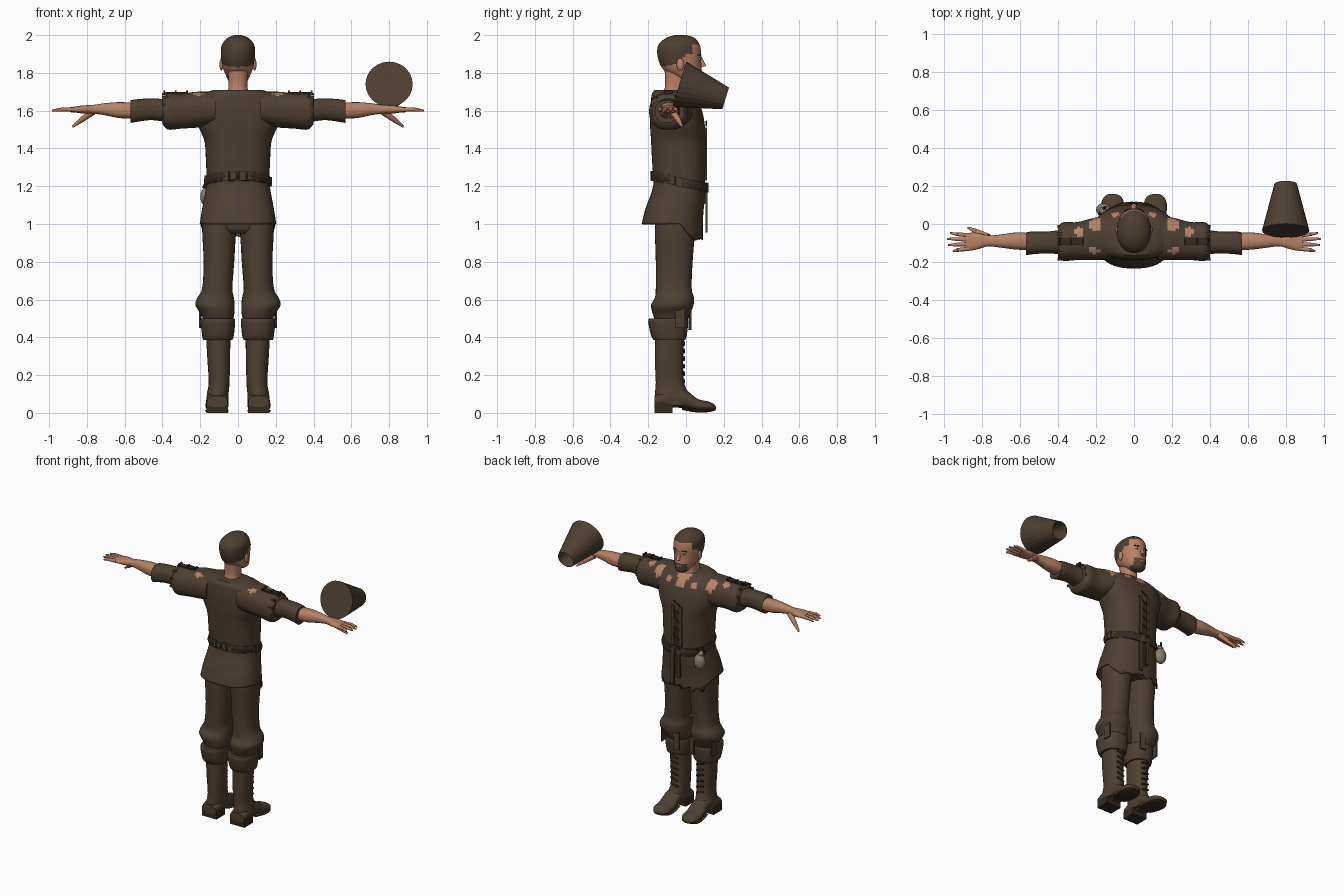
import bpy, bmesh, math, random
from mathutils import Vector, Matrix

random.seed(4)
if "Cube" in bpy.data.objects:
    bpy.data.objects.remove(bpy.data.objects["Cube"])


def material(name, *rgb):
    m = bpy.data.materials.new(name)
    m.use_nodes = True
    m.diffuse_color = (*rgb, 1)
    m.node_tree.nodes["Principled BSDF"].inputs["Base Color"].default_value = (*rgb, 1)
    return m


BROWN = material("brown_cloth", .075, .05, .031)
DARK = material("dark_brown", .035, .023, .015)
SKIN = material("skin", .47, .22, .13)
GREY = material("pouch_grey", .24, .21, .16)
WHITE = material("eye_white", .6, .55, .48)


def finish(name, bm, mats, mirror=False, rule=None, smooth=True):
    """Turn a bmesh into a shaded, coloured object."""
    bmesh.ops.recalc_face_normals(bm, faces=bm.faces)
    if rule:
        for f in bm.faces:
            f.material_index = rule(f.calc_center_median())
    mesh = bpy.data.meshes.new(name)
    bm.to_mesh(mesh)
    bm.free()
    obj = bpy.data.objects.new(name, mesh)
    bpy.context.collection.objects.link(obj)
    for m in mats:
        mesh.materials.append(m)
    if smooth:
        bpy.ops.object.select_all(action='DESELECT')
        obj.select_set(True)
        bpy.context.view_layer.objects.active = obj
        bpy.ops.object.shade_smooth_by_angle(angle=math.radians(45))
    if mirror:
        obj.modifiers.new("mirror", 'MIRROR')
    return obj


def resample(rings, steps):
    """Smooth interpolation through the given cross-sections."""
    out = []
    for i in range(len(rings) - 1):
        p0, p1 = rings[max(i - 1, 0)], rings[i]
        p2, p3 = rings[i + 1], rings[min(i + 2, len(rings) - 1)]
        for s in range(steps):
            t = s / steps
            out.append([b + t * ((c - a) + t * ((2*a - 5*b + 4*c - d) + t * (3*b - a - 3*c + d))) / 2
                        for a, b, c, d in zip(p0, p1, p2, p3)])
    return out + [list(rings[-1])]


def loft(name, axis, rings, mats, mirror=False, rule=None, steps=4, sides=32, power=2.4,
         cap=True, deform=None):
    """Rings are (position, a low, a high, b low, b high) across the axis."""
    bm = bmesh.new()
    loops = []
    for t, a0, a1, b0, b1 in resample(rings, steps):
        loop = []
        for k in range(sides):
            ang = math.tau * k / sides
            u, v = [math.copysign(abs(w) ** (2 / power), w) for w in (math.cos(ang), math.sin(ang))]
            a, b = (a0 + a1) / 2 + u * (a1 - a0) / 2, (b0 + b1) / 2 + v * (b1 - b0) / 2
            co = Vector({'x': (t, a, b), 'y': (a, t, b), 'z': (a, b, t)}[axis])
            loop.append(bm.verts.new(deform(co) if deform else co))
        loops.append(loop)
    for lo, hi in zip(loops, loops[1:]):
        for k in range(sides):
            n = (k + 1) % sides
            bm.faces.new((lo[k], lo[n], hi[n], hi[k]))
    if cap:
        bm.faces.new(loops[0])
        bm.faces.new(loops[-1])
    return finish(name, bm, mats, mirror, rule)


def add_rod(bm, p, q, r1, r2, sides=10, caps=True):
    p, q = Vector(p), Vector(q)
    m = Matrix.Translation((p + q) / 2) @ (q - p).to_track_quat('Z', 'Y').to_matrix().to_4x4()
    return bmesh.ops.create_cone(bm, cap_ends=caps, segments=sides, radius1=r1, radius2=r2,
                                 depth=(q - p).length, matrix=m)


def rods(name, parts, mat, mirror=False):
    bm = bmesh.new()
    for part in parts:
        add_rod(bm, *part)
    return finish(name, bm, [mat], mirror)


def boxes(name, parts, mat, mirror=False):
    """Parts are (centre, size, turn about z)."""
    bm = bmesh.new()
    for c, s, turn in parts:
        bmesh.ops.create_cube(bm, size=1, matrix=Matrix.Translation(c) @ Matrix.Rotation(turn, 4, 'Z')
                              @ Matrix.Diagonal((*s, 1)))
    return finish(name, bm, [mat], mirror, smooth=False)


def balls(name, parts, mat, mirror=False):
    bm = bmesh.new()
    for c, s in parts:
        bmesh.ops.create_uvsphere(bm, u_segments=16, v_segments=10, radius=1,
                                  matrix=Matrix.Translation(c) @ Matrix.Diagonal((*s, 1)))
    return finish(name, bm, [mat], mirror)


# Tunic with torn shoulders, open neck and a dark front opening
TEARS = [(.2, 0, .035), (.21, -.14, .025), (.29, -.04, .022), (.1, .05, .015)]


def cloth_rule(c):
    if c.z > 1.62 and any(math.hypot(abs(c.x) - x, c.y - y) < r for x, y, r in TEARS):
        return 1
    if c.y > -.02 and c.z > 1.62 and abs(c.x) < (c.z - 1.6) * .5:
        return 1
    return 2 if c.y > 0 and abs(c.x) < .014 else 0


CLOTH = [BROWN, SKIN, DARK]
loft("tunic_body", 'z', [(1.2, -.165, .165, -.17, .1), (1.34, -.17, .17, -.18, .105),
                         (1.44, -.178, .178, -.185, .105), (1.52, -.21, .21, -.19, .1),
                         (1.6, -.225, .225, -.19, .085), (1.66, -.22, .22, -.185, .06),
                         (1.69, -.18, .18, -.18, .03), (1.71, -.13, .13, -.165, 0)],
     CLOTH, rule=cloth_rule, steps=6, sides=64)
loft("sleeves", 'x', [(.12, -.19, .05, 1.52, 1.7), (.22, -.19, .03, 1.51, 1.7),
                      (.3, -.19, .01, 1.505, 1.69), (.37, -.195, .01, 1.5, 1.69),
                      (.4, -.18, -.01, 1.53, 1.665)],
     CLOTH, mirror=True, rule=cloth_rule, steps=5, sides=40)
loft("sleeve_cuffs", 'x', [(.38, -.16, -.03, 1.54, 1.66), (.46, -.155, -.04, 1.55, 1.665),
                           (.54, -.16, -.04, 1.54, 1.66), (.57, -.165, -.045, 1.535, 1.655)],
     [BROWN], mirror=True)

# Skirt of the tunic, longer and ragged in front
def ragged(co):
    down = (1.22 - co.z) / .22
    if co.y > -.03:
        co.z -= down * min(1, (co.y + .03) / .07) * random.uniform(.05, .09)
    return co


skirt = loft("tunic_skirt", 'z', [(1.22, -.165, .165, -.17, .1), (1.16, -.175, .175, -.185, .1),
                                  (1.08, -.19, .19, -.215, .09), (1, -.203, .203, -.235, .09)],
             CLOTH, rule=cloth_rule, sides=64, cap=False, deform=ragged)
skirt.modifiers.new("thickness", 'SOLIDIFY').thickness = .008

# Belt with links, hanging straps and pouch
def slope(co):
    co.z -= (co.y + .04) * .22
    return co


loft("belt", 'z', [(1.2, -.17, .17, -.178, .112), (1.225, -.177, .177, -.184, .117),
                   (1.25, -.17, .17, -.178, .112)], [DARK], sides=48, deform=slope)
links = []
for k in range(26):
    a = math.tau * k / 26
    c = slope(Vector((.172 * math.cos(a), -.035 + .146 * math.sin(a), 1.225)))
    links.append((c, (.014, .03, .034 if k % 2 else .05), a))
boxes("belt_links", links, BROWN)
boxes("hanging_straps", [((.03, .108, 1.08), (.025, .01, .25), 0),
                         ((-.02, .108, 1.11), (.02, .012, .2), 0)], BROWN)
balls("belt_pouch", [((-.16, .075, 1.145), (.04, .035, .055)),
                     ((-.165, .07, 1.2), (.02, .02, .022))], GREY)
rods("pouch_cord", [((-.17, .07, 1.19), (-.15, .09, 1.24), .006, .006),
                    ((-.185, .05, 1.19), (-.165, .05, 1.24), .005, .005)], DARK)

# Shoulder straps with buckles and stitches
boxes("shoulder_straps", [((.33, -.093, 1.693), (.13, .032, .012), 0)]
      + [((.27 + .06 * k, -.093, 1.7), (.008, .042, .014), 0) for k in range(3)], DARK, mirror=True)
boxes("sleeve_stitches", [((.385, -.1 + .09 * math.cos(a), 1.6 + .088 * math.sin(a)),
                           (.035, .012, .012), 0) for a in [k * .6 - .2 for k in range(7)]],
      BROWN, mirror=True)
rods("front_lacing", [((-.025, .108, z), (.025, .108, z + .025), .004, .004)
                      for z in (1.28, 1.34, 1.4, 1.46, 1.52)], DARK)
boxes("lapels", [((.03, .104, 1.37), (.022, .012, .28), 0)], BROWN, mirror=True)

# Arms and hands
loft("forearms", 'x', [(.5, -.14, -.05, 1.56, 1.64), (.62, -.135, -.045, 1.56, 1.645),
                       (.7, -.125, -.055, 1.575, 1.64), (.77, -.118, -.06, 1.585, 1.63),
                       (.82, -.132, -.048, 1.585, 1.628), (.86, -.14, -.046, 1.59, 1.622),
                       (.89, -.138, -.05, 1.592, 1.618)], [SKIN], mirror=True)
fingers = []
for y, spread, tip in ((-.13, -.014, .955), (-.106, -.005, .98), (-.082, .004, .985), (-.06, .012, .97)):
    knuckle = (.93, y + spread * .5, 1.607)
    fingers += [((.87, y, 1.606), knuckle, .012, .0105),
                (knuckle, (tip, y + spread, 1.6), .0105, .005)]
fingers += [((.77, -.07, 1.595), (.83, -.04, 1.55), .02, .014),
            ((.83, -.04, 1.55), (.875, -.02, 1.515), .014, .006)]
rods("fingers", fingers, SKIN, mirror=True)

# Neck and head; hair and beard follow the head surface
def head_rule(c):
    hairline = 1.95 if c.y > .03 else 1.9 if c.y > -.01 else 1.86 - (c.y + .01) * -.25
    if c.z > hairline:
        return 1
    if c.y > .01 and c.z < 1.805:
        mouth = abs(c.x) < .02 and 1.785 < c.z < 1.793
        return 0 if mouth or abs(c.x) > .05 else 1
    return 0


loft("neck", 'z', [(1.6, -.07, .07, -.13, .04), (1.69, -.056, .056, -.12, .01),
                   (1.74, -.05, .05, -.11, 0), (1.84, -.055, .055, -.115, .01)], [SKIN])
loft("head", 'z', [(1.735, -.025, .025, .02, .07), (1.755, -.048, .048, -.02, .086),
                   (1.8, -.07, .07, -.1, .085), (1.84, -.083, .083, -.135, .08),
                   (1.9, -.09, .09, -.152, .08), (1.95, -.085, .085, -.145, .072),
                   (1.985, -.055, .055, -.105, .045), (2, -.02, .02, -.06, 0)],
     [SKIN, BROWN], rule=head_rule, steps=7, sides=48, power=2.1)
balls("ears", [((.088, -.03, 1.845), (.01, .02, .033))], SKIN, mirror=True)
rods("nose", [((0, .075, 1.885), (0, .092, 1.832), .007, .016)], SKIN)
balls("eyes", [((.033, .068, 1.875), (.014, .009, .007))], WHITE, mirror=True)
balls("pupils", [((.033, .075, 1.875), (.005, .004, .006))], DARK, mirror=True)
boxes("eyebrows", [((.035, .07, 1.895), (.036, .012, .007), -.35)], DARK, mirror=True)

# Trousers
loft("trouser_seat", 'z', [(.95, -.1, .1, -.14, .04), (1, -.17, .17, -.165, .055),
                           (1.2, -.155, .155, -.16, .09)], [BROWN])
loft("trouser_legs", 'z', [(.48, .03, .18, -.16, 0), (.52, .02, .195, -.175, .02),
                           (.57, .018, .225, -.185, .04), (.61, .022, .215, -.165, .042),
                           (.66, .03, .19, -.16, .03), (.8, .02, .182, -.16, .035),
                           (.98, .01, .19, -.165, .05), (1.05, .008, .18, -.16, .055)],
     [BROWN], mirror=True, power=2.2)
boxes("knee_rags", [((.2, -.03, .52), (.008, .05, .14), .1), ((.06, .02, .5), (.04, .008, .12), .2)],
      BROWN, mirror=True)

# Boots: folded cuff, shaft, foot, heel and laces
loft("boot_cuffs", 'z', [(.385, .03, .185, -.17, -.005), (.41, .022, .19, -.185, .004),
                         (.48, .015, .198, -.2, .012), (.5, .018, .194, -.195, .008)],
     [BROWN], mirror=True, steps=3)
loft("boot_shafts", 'z', [(.04, .055, .165, -.165, .03), (.1, .05, .165, -.165, .015),
                          (.16, .045, .155, -.16, -.01), (.28, .042, .162, -.165, -.015),
                          (.42, .04, .17, -.165, -.01)], [BROWN], mirror=True, power=2.2)
loft("boot_feet", 'y', [(-.168, .055, .165, .03, .09), (-.1, .05, .168, .03, .12),
                        (-.01, .053, .165, .025, .125), (.06, .05, .172, .012, .075),
                        (.12, .055, .17, .01, .06), (.15, .075, .15, .015, .045),
                        (.158, .1, .13, .022, .034)], [BROWN], mirror=True)
loft("boot_soles", 'y', [(-.02, .058, .16, .015, .028), (.06, .05, .172, .002, .02),
                         (.12, .055, .17, .004, .022), (.155, .085, .14, .014, .026)],
     [DARK], mirror=True)
boxes("boot_heels", [((.11, -.12, .025), (.115, .095, .05), 0)], DARK, mirror=True)
rods("boot_laces", [((.075, -.012, z), (.13, -.012, z + .015), .006, .006)
                    for z in (.16, .2, .24, .28, .32, .36)], DARK, mirror=True)

# Tapered bucket, closed at the wide end and open at the narrow end
bm = bmesh.new()
add_rod(bm, (.8, -.035, 1.74), (.8, .21, 1.665), .125, .06, 24)
bm.faces.ensure_lookup_table()
narrow = max((f for f in bm.faces if len(f.verts) > 4), key=lambda f: f.calc_center_median().y)
rim = bmesh.ops.inset_individual(bm, faces=[narrow], thickness=.012)
bmesh.ops.translate(bm, verts=narrow.verts, vec=Vector((0, -.2, .061)))
finish("bucket", bm, [BROWN], smooth=False)
